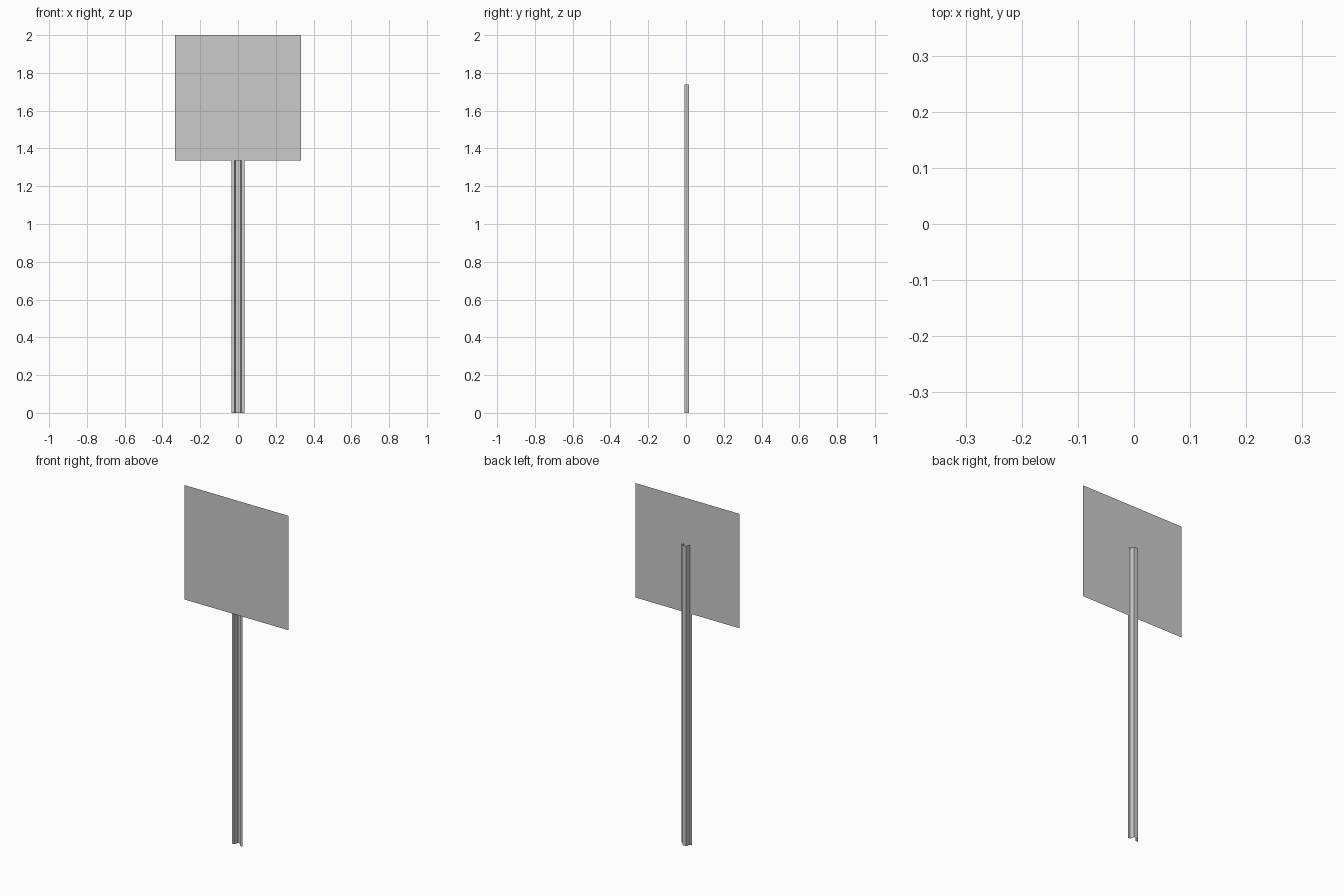
import bpy

if "Cube" in bpy.data.objects:
    bpy.data.objects.remove(bpy.data.objects["Cube"])


def extruded_sheet(name, profile, z0, z1):
    """Open xy profile swept straight up as a thin sheet."""
    n = len(profile)
    verts = [(x, y, z) for z in (z0, z1) for x, y in profile]
    faces = [(i + 1, i, n + i, n + i + 1) for i in range(n - 1)]
    mesh = bpy.data.meshes.new(name)
    mesh.from_pydata(verts, [], faces)
    obj = bpy.data.objects.new(name, mesh)
    bpy.context.collection.objects.link(obj)
    return obj


# Hat-channel post, open towards the front; right half mirrored from the left
half = [(-0.034, -0.0085), (-0.0185, -0.0085), (-0.0125, 0.016)]
extruded_sheet("post", half + [(-x, y) for x, y in reversed(half)], 0.0, 1.738)

# Square sign panel in front of the post
panel_y = -0.0145
extruded_sheet("sign_panel", [(0.333, panel_y), (-0.333, panel_y)], 1.337, 2.0)
